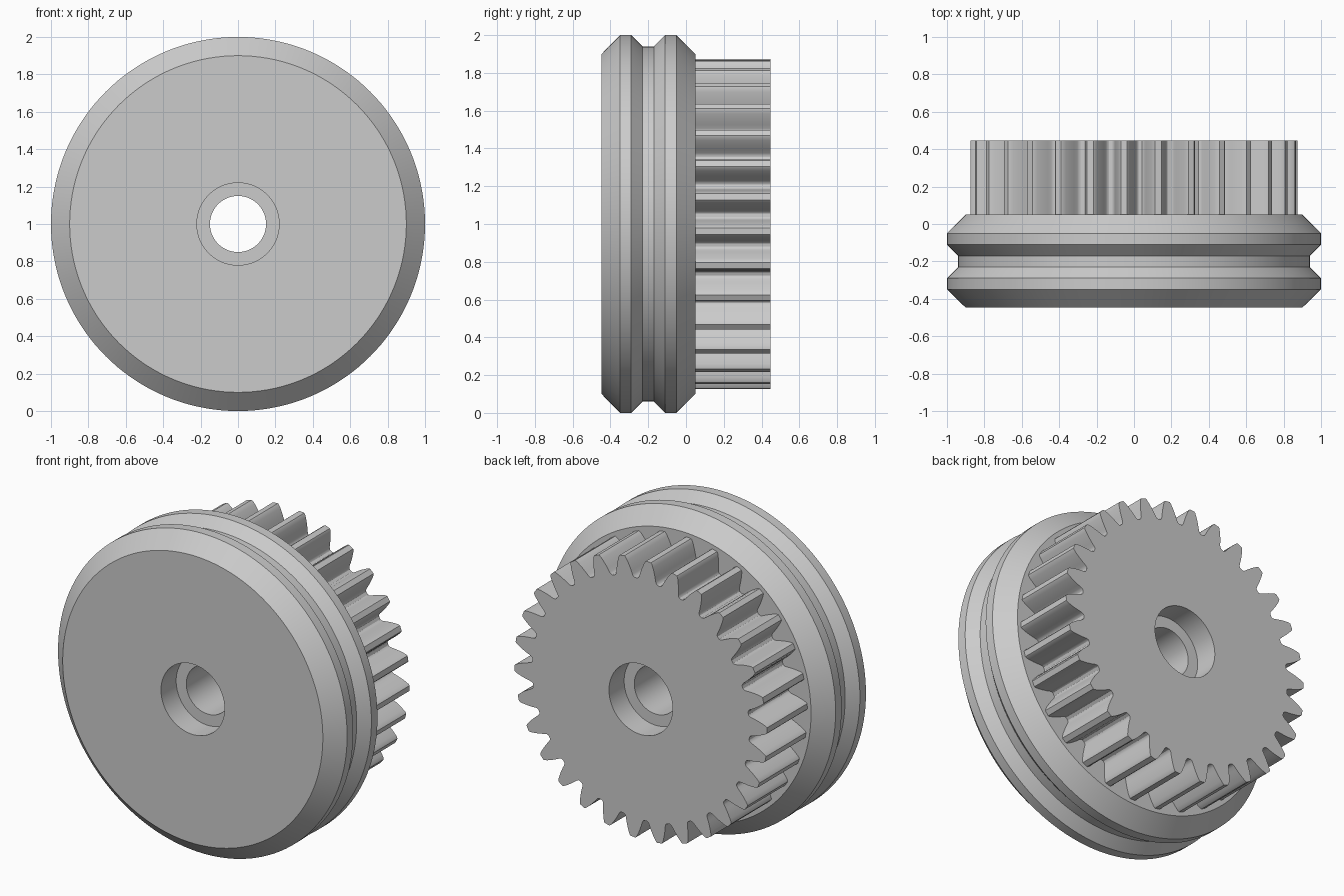
import bpy, bmesh, math

cube = bpy.data.objects.get("Cube")
if cube:
    bpy.data.objects.remove(cube, do_unlink=True)

# One plain grey for the whole part
grey = bpy.data.materials.new("plain_grey")
grey.use_nodes = True
colour = (0.6, 0.6, 0.6, 1)
grey.diffuse_color = colour
grey.node_tree.nodes["Principled BSDF"].inputs["Base Color"].default_value = colour

FRONT, STEP, BACK = -0.447, 0.05, 0.447
BORE, RECESS, DEPTH = 0.15, 0.22, 0.15


def circle(radius, count):
    return [(radius, math.tau * i / count) for i in range(count)]


def loft(name, rings, closed):
    """Join polar outlines, each set at its own y, into a ring-shaped solid."""
    bm = bmesh.new()
    loops = [[bm.verts.new((r * math.cos(a), y, 1 + r * math.sin(a))) for r, a in outline]
             for outline, y in rings]
    pairs = list(zip(loops, loops[1:]))
    if closed:
        pairs.append((loops[-1], loops[0]))
    for low, high in pairs:
        for i in range(len(low)):
            j = (i + 1) % len(low)
            bm.faces.new((low[i], low[j], high[j], high[i]))
    # Wind the faces outward, judged from the outermost face
    bmesh.ops.recalc_face_normals(bm, faces=bm.faces)
    mesh = bpy.data.meshes.new(name)
    bm.to_mesh(mesh)
    bm.free()
    mesh.materials.append(grey)
    mesh.polygons.foreach_set("use_smooth", [True] * len(mesh.polygons))
    mesh.set_sharp_from_angle(angle=math.radians(30))
    obj = bpy.data.objects.new(name, mesh)
    bpy.context.collection.objects.link(obj)
    return obj


# Grooved wheel with a recessed bore in its front face
wheel_profile = [
    (BORE, STEP), (0.9, STEP), (1, -0.05), (1, -0.11), (0.94, -0.17), (0.94, -0.23),
    (1, -0.29), (1, -0.35), (0.9, FRONT), (RECESS, FRONT),
    (RECESS, FRONT + DEPTH), (BORE, FRONT + DEPTH),
]
loft("grooved_wheel", [(circle(r, 144), y) for r, y in wheel_profile], True)

# Spur gear: half a tooth as radius and half angle in degrees, then mirrored
TEETH, PHASE = 30, 9.5
half_tooth = [(0.752, 5.3), (0.757, 4.7), (0.768, 4.25), (0.79, 3.75),
              (0.82, 3.0), (0.85, 2.15), (0.868, 1.55), (0.875, 1.1)]
tooth = [(r, -a) for r, a in half_tooth] + [(r, a) for r, a in reversed(half_tooth)]
outline = [(r, math.radians(PHASE + 360 / TEETH * k + a))
           for k in range(TEETH) for r, a in tooth]


def bore(radius):
    return [(radius, a) for _, a in outline]


loft("spur_gear", [
    (outline, STEP), (outline, BACK), (bore(RECESS), BACK),
    (bore(RECESS), BACK - DEPTH), (bore(BORE), BACK - DEPTH), (bore(BORE), STEP),
], False)
